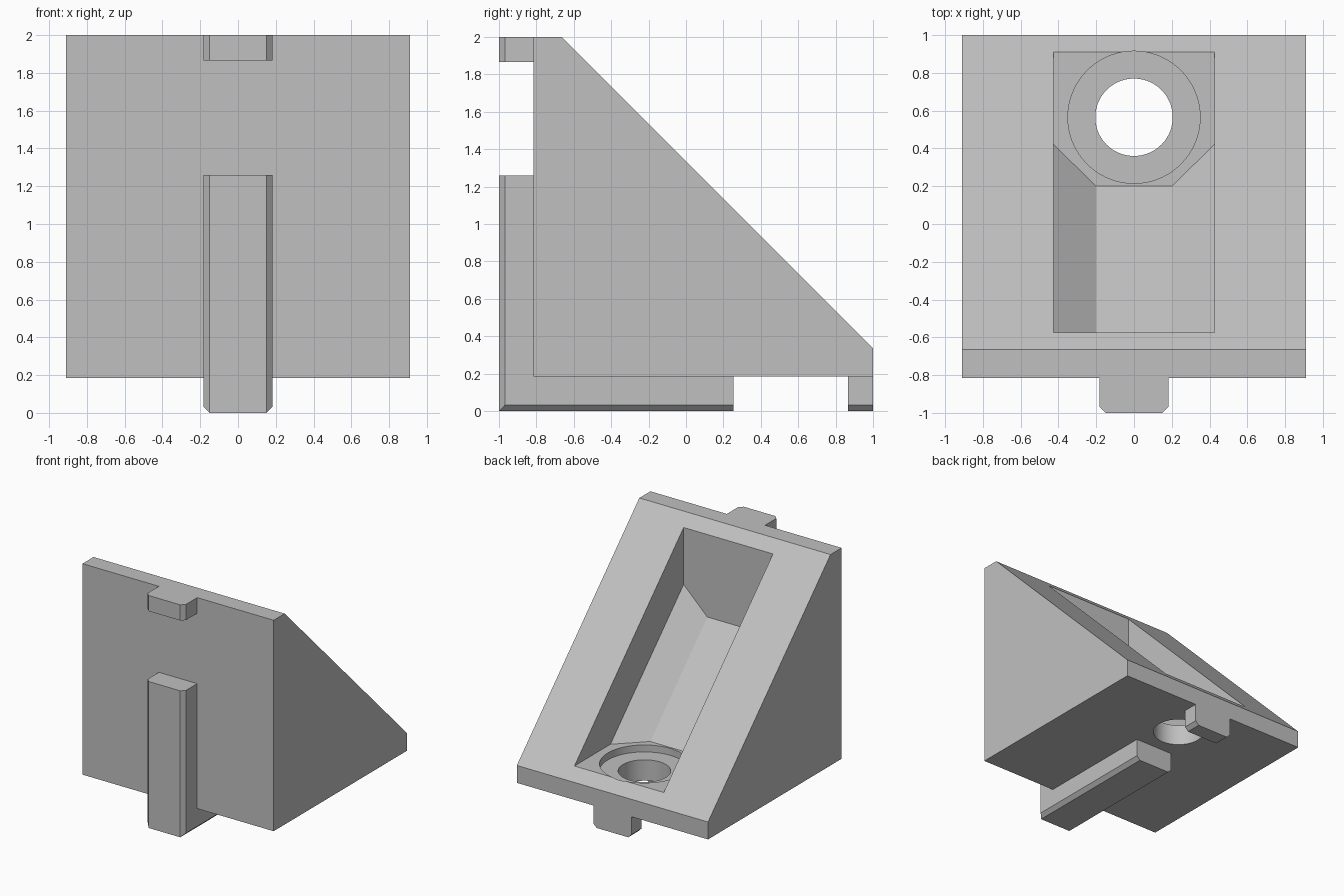
import bpy
import bmesh
import math
from mathutils import Matrix

default = bpy.data.objects.get("Cube")
if default:
    bpy.data.objects.remove(default, do_unlink=True)

grey = bpy.data.materials.new("light_grey")
grey.use_nodes = True
grey.diffuse_color = (0.53, 0.53, 0.53, 1)
grey.node_tree.nodes["Principled BSDF"].inputs["Base Color"].default_value = (0.53, 0.53, 0.53, 1)


def finish(name, bm):
    bmesh.ops.recalc_face_normals(bm, faces=bm.faces)
    mesh = bpy.data.meshes.new(name)
    bm.to_mesh(mesh)
    bm.free()
    mesh.materials.append(grey)
    obj = bpy.data.objects.new(name, mesh)
    bpy.context.collection.objects.link(obj)
    return obj


def loft(start, end):
    """Closed solid between two matching outlines."""
    bm = bmesh.new()
    a = [bm.verts.new(p) for p in start]
    b = [bm.verts.new(p) for p in end]
    bm.faces.new(a)
    bm.faces.new(b)
    n = len(a)
    for i in range(n):
        j = (i + 1) % n
        bm.faces.new((a[i], a[j], b[j], b[i]))
    return bm


def side_extrude(profile, half):
    """Extrude a (y, z) profile across the width."""
    return loft([(-half, y, z) for y, z in profile], [(half, y, z) for y, z in profile])


def rect(y0, y1, z0, z1):
    return [(y0, z0), (y1, z0), (y1, z1), (y0, z1)]


def cut(target, cutter):
    cutter.hide_render = True
    mod = target.modifiers.new("cut", 'BOOLEAN')
    mod.operation = 'DIFFERENCE'
    mod.solver = 'EXACT'
    mod.object = cutter
    bpy.context.view_layer.objects.active = target
    bpy.ops.object.modifier_apply(modifier=mod.name)
    bpy.data.objects.remove(cutter, do_unlink=True)


# Wedge body, symmetric about its diagonal
WALL, FLOOR = -0.815, 0.185
body = finish("bracket_body", side_extrude(
    [(WALL, FLOOR), (1, FLOOR), (1, 0.335), (-0.665, 2), (WALL, 2)], 0.91))

# Sloping pocket: section of (x, y + z) swept between the two inner seats
SEAT = 0.425
section = [(-0.425, 1.5), (-0.425, 0.845), (-0.2, 0.625),
           (0.2, 0.625), (0.425, 0.845), (0.425, 1.5)]
pocket = loft([(x, s - SEAT, SEAT) for x, s in section],
              [(x, SEAT - 1, s + 1 - SEAT) for x, s in section])
cut(body, finish("pocket_cutter", pocket))

# Bolt holes with shallow counterbores, one per leg
swap = Matrix(((1, 0, 0, 0), (0, 0, 1, -1), (0, 1, 0, 1), (0, 0, 0, 1)))
for flip in (False, True):
    for radius, bottom in ((0.35, 0.365), (0.205, 0.1)):
        top = 0.45
        bm = bmesh.new()
        bmesh.ops.create_cone(bm, cap_ends=True, segments=72, radius1=radius,
                              radius2=radius, depth=top - bottom,
                              matrix=Matrix.Translation((0, 0.565, (top + bottom) / 2)))
        if flip:
            bm.transform(swap)
        cut(body, finish("hole_cutter", bm))

# Locating ribs with chamfered outer edges
ribs = {
    "corner_rib": [(-1, 0), (0.255, 0), (0.255, FLOOR), (WALL, FLOOR), (WALL, 1.26), (-1, 1.26)],
    "top_tab": rect(-1, WALL, 1.865, 2),
    "back_tab": rect(0.865, 1, 0, FLOOR),
}
for name, profile in ribs.items():
    bm = side_extrude(profile, 0.182)
    bmesh.ops.recalc_face_normals(bm, faces=bm.faces)
    outer = [e for e in bm.edges
             if e.verts[0].co.x * e.verts[1].co.x > 0
             and (all(v.co.y < -0.99 for v in e.verts) or all(v.co.z < 0.01 for v in e.verts))]
    bmesh.ops.bevel(bm, geom=outer, offset=0.032, segments=1, affect='EDGES')
    finish(name, bm)

# Smooth hole walls, sharp edges elsewhere
bpy.ops.object.select_all(action='DESELECT')
body.select_set(True)
bpy.context.view_layer.objects.active = body
bpy.ops.object.shade_smooth_by_angle(angle=math.radians(20))
